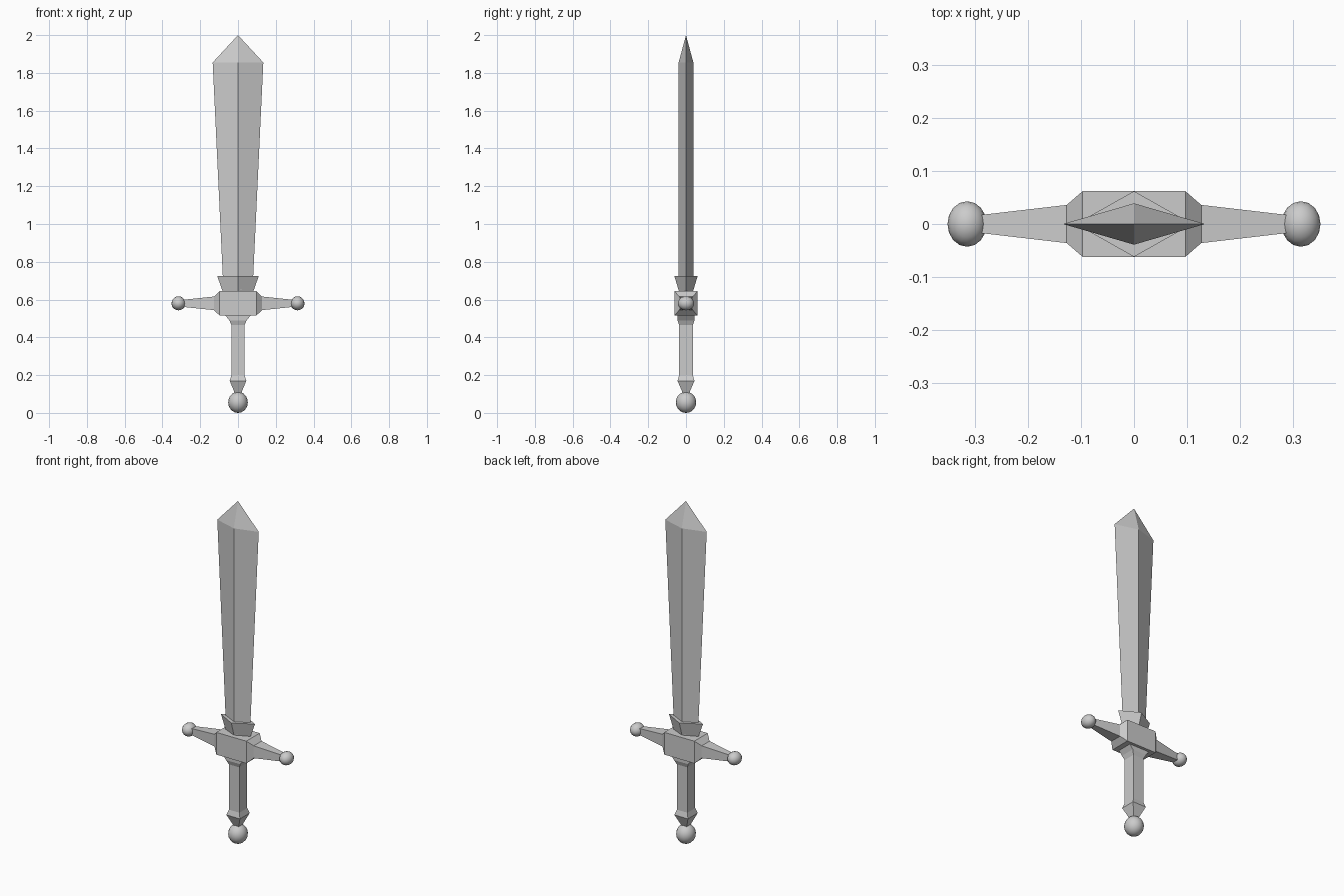
import bpy, bmesh
from mathutils import Vector

if "Cube" in bpy.data.objects:
    bpy.data.objects.remove(bpy.data.objects["Cube"])


def loft(name, rings):
    """Skin a list of equal-sized vertex rings and cap both ends."""
    bm = bmesh.new()
    loops = [[bm.verts.new(p) for p in ring] for ring in rings]
    for a, b in zip(loops, loops[1:]):
        n = len(a)
        for i in range(n):
            j = (i + 1) % n
            bm.faces.new((a[i], a[j], b[j], b[i]))
    bm.faces.new(loops[0])
    bm.faces.new(loops[-1])
    bmesh.ops.remove_doubles(bm, verts=bm.verts, dist=1e-5)
    bmesh.ops.recalc_face_normals(bm, faces=bm.faces)
    mesh = bpy.data.meshes.new(name)
    bm.to_mesh(mesh)
    bm.free()
    obj = bpy.data.objects.new(name, mesh)
    bpy.context.collection.objects.link(obj)
    return obj


def diamond(z, hx, hy):
    return [(hx, 0, z), (0, hy, z), (-hx, 0, z), (0, -hy, z)]


def rect_z(z, hx, hy):
    return [(hx, hy, z), (-hx, hy, z), (-hx, -hy, z), (hx, -hy, z)]


def rect_x(x, hy, hz, zc=0.58):
    return [(x, hy, zc + hz), (x, -hy, zc + hz), (x, -hy, zc - hz), (x, hy, zc - hz)]


def ball(name, loc, scale):
    bpy.ops.mesh.primitive_uv_sphere_add(segments=16, ring_count=10, radius=1, location=loc)
    obj = bpy.context.object
    obj.name = name
    obj.scale = scale
    bpy.ops.object.transform_apply(location=False, rotation=False, scale=True)
    bpy.ops.object.shade_smooth()
    return obj


# Blade: diamond section widening to the shoulders, then a pyramid tip
blade = loft("blade", [diamond(0.65, 0.077, 0.039), diamond(1.855, 0.134, 0.039)])
bm = bmesh.new()
bm.from_mesh(blade.data)
top = max(bm.faces, key=lambda f: f.calc_center_median().z)
tip = bmesh.ops.poke(bm, faces=[top])["verts"][0]
tip.co = Vector((0, 0, 2.0))
bm.to_mesh(blade.data)
bm.free()

# Flared collar at the blade root
loft("collar", [diamond(0.64, 0.08, 0.036), diamond(0.725, 0.11, 0.062)])

# Crossguard: central block with tapered arms, symmetric in x
half = [(0.29, 0.017, 0.019), (0.127, 0.036, 0.036), (0.097, 0.062, 0.065)]
loft("crossguard", [rect_x(-x, hy, hz) for x, hy, hz in half]
     + [rect_x(x, hy, hz) for x, hy, hz in reversed(half)])

# Guard end balls
for side, label in ((-1, "left"), (1, "right")):
    ball("guard_ball_" + label, (side * 0.315, 0, 0.58), (0.037, 0.043, 0.037))

# Square grip with flares at both ends
grip = [(0.10, 0.015, 0.015), (0.17, 0.044, 0.045), (0.20, 0.034, 0.036),
        (0.465, 0.034, 0.036), (0.49, 0.046, 0.045), (0.52, 0.07, 0.045)]
loft("grip", [rect_z(*g) for g in grip])

# Pommel ball
ball("pommel", (0, 0, 0.056), (0.052, 0.054, 0.056))
